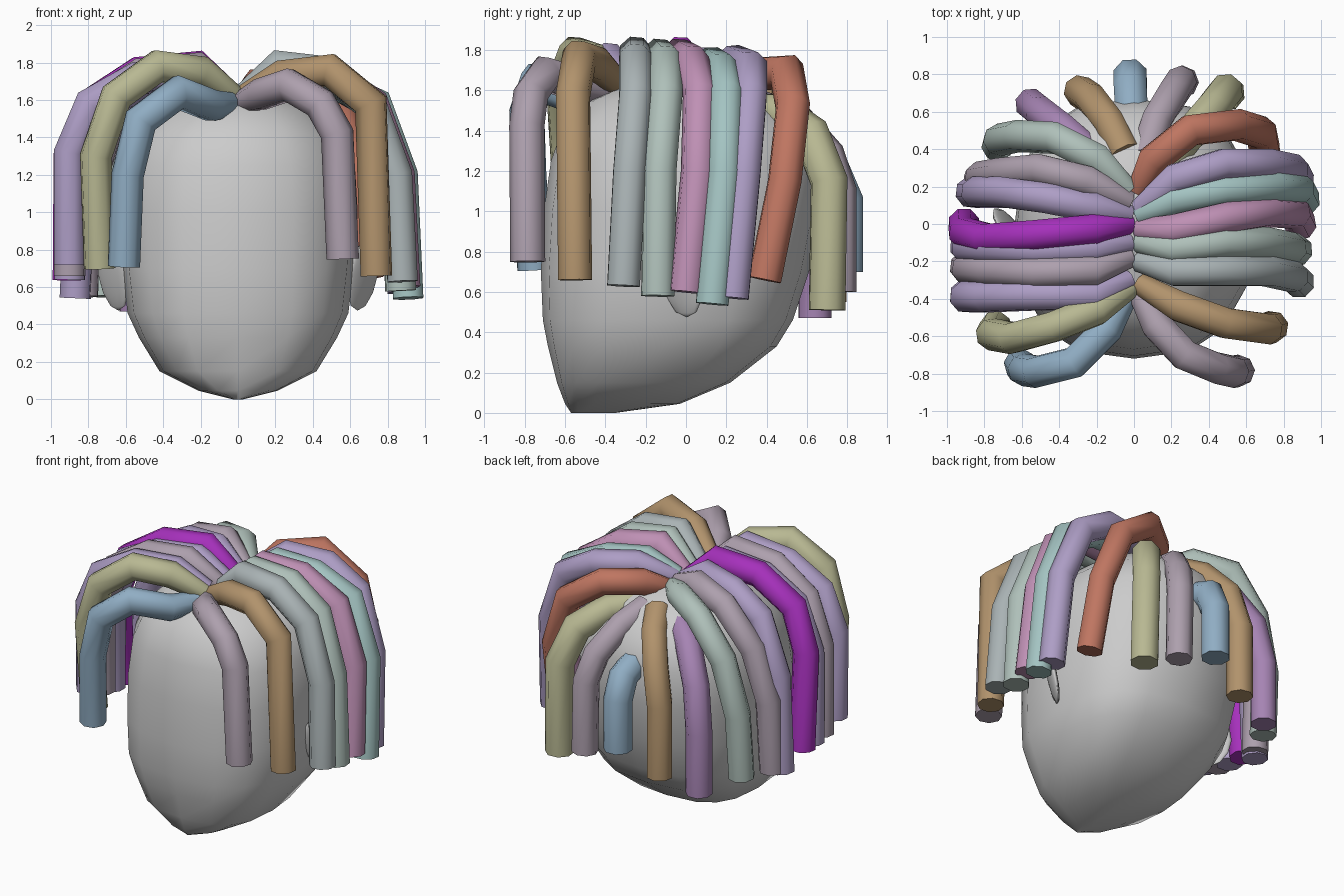
import bpy, bmesh, math
from mathutils import Vector

if "Cube" in bpy.data.objects:
    bpy.data.objects.remove(bpy.data.objects["Cube"])


def finish(name, bm, color=None, angle=40):
    bmesh.ops.recalc_face_normals(bm, faces=bm.faces)
    me = bpy.data.meshes.new(name)
    bm.to_mesh(me)
    bm.free()
    ob = bpy.data.objects.new(name, me)
    bpy.context.collection.objects.link(ob)
    if color:
        mat = bpy.data.materials.new(name + "_color")
        mat.diffuse_color = (*color, 1)
        mat.use_nodes = True
        mat.node_tree.nodes["Principled BSDF"].inputs["Base Color"].default_value = mat.diffuse_color
        me.materials.append(mat)
    bpy.ops.object.select_all(action='DESELECT')
    ob.select_set(True)
    bpy.context.view_layer.objects.active = ob
    bpy.ops.object.shade_smooth_by_angle(angle=math.radians(angle))
    return ob


def skin(bm, rings):
    loops = [[bm.verts.new(p) for p in r] for r in rings]
    n = len(loops[0])
    for a, b in zip(loops, loops[1:]):
        for i in range(n):
            j = (i + 1) % n
            bm.faces.new((a[i], a[j], b[j], b[i]))
    bm.faces.new(loops[0][::-1])
    bm.faces.new(loops[-1])


def lock(name, color, pts, r=0.087, root=0.7, sides=8):
    """Mitred tube swept along a bent path, narrowed at the root."""
    P = [Vector(p) for p in pts]
    d = (P[1] - P[0]).normalized()
    u = d.cross(Vector((0, 0, 1))).normalized()
    v = d.cross(u)
    ring = []
    for i in range(sides):
        a = 2 * math.pi * (i + 0.5) / sides
        ring.append(P[0] + r * (math.cos(a) * u + math.sin(a) * v))
    rings = [ring]
    for k in range(1, len(P)):
        d = (P[k] - P[k - 1]).normalized()
        n = d if k == len(P) - 1 else (d + (P[k + 1] - P[k]).normalized()).normalized()
        ring = [q + d * ((P[k] - q).dot(n) / d.dot(n)) for q in ring]
        rings.append(ring)
    rings[0] = [P[0].lerp(q, root) for q in rings[0]]
    bm = bmesh.new()
    skin(bm, rings)
    finish(name, bm, color, 60)


def side_lock(name, color, s, ys, tip_x, tip_z, peak=1.77, bulge=0):
    """Side lock: rises from the parting, arches over and hangs down."""
    xs = (0.03, 0.22, 0.48 + bulge, tip_x - 0.17 + bulge, tip_x - 0.03 + bulge / 2, tip_x)
    zs = (1.63, peak, peak - 0.03, 1.58, 1.2 + bulge * 2, tip_z)
    lock(name, color, [(s * x, y, z) for x, y, z in zip(xs, ys, zs)])


def sgn_pow(c, e):
    return math.copysign(abs(c) ** e, c)


# head: stacked rounded-square rings (z, front y, back y, half width, squareness)
levels = [(0, -.57, -.35, .03, 1), (.045, -.6, -.03, .21, .72), (.15, -.64, .22, .42, .7),
          (.33, -.685, .45, .53, .72), (.46, -.71, .53, .59, .74), (.7, -.72, .61, .62, .78),
          (1.0, -.705, .67, .64, .8), (1.25, -.67, .67, .625, .82), (1.42, -.61, .61, .56, .85),
          (1.55, -.49, .47, .43, .9), (1.63, -.31, .3, .26, 1), (1.66, -.12, .12, .1, 1)]
rings = []
for z, f, b, w, e in levels:
    rings.append([(w * sgn_pow(math.cos(math.tau * i / 16), e),
                   (f + b) / 2 + (b - f) / 2 * sgn_pow(math.sin(math.tau * i / 16), e), z)
                  for i in range(16)])
bm = bmesh.new()
skin(bm, rings)
finish("head", bm, angle=45)

# ears: thin discs flaring out towards the back
for s, side in ((1, "right"), (-1, "left")):
    bm = bmesh.new()
    bmesh.ops.create_uvsphere(bm, u_segments=10, v_segments=6, radius=1)
    ob = finish(side + "_ear", bm)
    ob.scale = (0.03, 0.13, 0.2)
    ob.rotation_euler = (0, s * 0.2, -s * 0.65)
    ob.location = (s * 0.67, -0.02, 0.67)

# colours
MAUVE, BROWN, GREY = (.42, .35, .42), (.44, .29, .15), (.40, .45, .46)
SAGE, PINK, TEAL = (.43, .53, .49), (.52, .28, .46), (.37, .55, .54)
LILAC, RUST, OLIVE = (.42, .34, .56), (.52, .18, .12), (.48, .48, .29)
BLUE, VIOLET, PURPLE = (.28, .42, .55), (.38, .03, .50), (.38, .23, .45)

# locks on the +x side
lock("front_lock_right", MAUVE, [(.02, -.36, 1.59), (.12, -.54, 1.63), (.27, -.70, 1.68),
                                 (.44, -.77, 1.58), (.53, -.79, 1.42), (.56, -.785, .75)])
lock("temple_lock_right", BROWN, [(.03, -.32, 1.62), (.24, -.44, 1.73), (.49, -.53, 1.76),
                                  (.71, -.56, 1.58), (.74, -.55, .66)])
side_lock("side_lock_right_1", GREY, 1, (-.2, -.25, -.25, -.25, -.28, -.31), .88, .63, 1.78)
side_lock("side_lock_right_2", SAGE, 1, (-.1, -.13, -.1, -.1, -.13, -.14), .87, .58)
side_lock("side_lock_right_3", PINK, 1, (-.03, -.03, .03, .07, .06, 0), .89, .6)
side_lock("side_lock_right_4", TEAL, 1, (.05, .13, .18, .2, .19, .13), .91, .54, 1.73)
side_lock("side_lock_right_5", LILAC, 1, (.08, .24, .32, .32, .29, .23), .88, .57, 1.74)
lock("rear_lock_right", RUST, [(.02, .18, 1.6), (.1, .34, 1.68), (.3, .5, 1.69),
                               (.55, .53, 1.52), (.68, .49, 1.15), (.7, .39, .66)])
lock("back_lock_right_1", OLIVE, [(.15, .3, 1.5), (.28, .46, 1.49), (.42, .62, 1.38),
                                  (.49, .71, 1.15), (.5, .7, .51)], .095, 1)
lock("back_lock_right_2", MAUVE, [(.06, .36, 1.52), (.12, .55, 1.45), (.21, .7, 1.28),
                                  (.25, .76, 1.1), (.26, .76, .6)], .087, 1)
lock("back_lock_center", BLUE, [(-.01, .55, 1.25), (-.02, .73, 1.19), (-.02, .79, 1.05),
                                (-.02, .79, .7)], .095, 1)

# locks on the -x side
lock("front_lock_left", BLUE, [(-.02, -.35, 1.58), (-.14, -.56, 1.57), (-.32, -.74, 1.64),
                               (-.52, -.79, 1.49), (-.59, -.78, 1.2), (-.61, -.75, .71)])
lock("temple_lock_left", OLIVE, [(-.02, -.34, 1.62), (-.2, -.46, 1.75), (-.43, -.55, 1.78),
                                 (-.65, -.61, 1.62), (-.76, -.59, 1.3), (-.74, -.55, .7)])
side_lock("side_lock_left_1", LILAC, -1, (-.3, -.38, -.38, -.39, -.39, -.38), .9, .72, 1.75, .06)
side_lock("side_lock_left_2", MAUVE, -1, (-.18, -.25, -.26, -.25, -.24, -.23), .9, .66, 1.77, .04)
side_lock("side_lock_left_3", LILAC, -1, (-.1, -.13, -.14, -.13, -.13, -.12), .9, .64, 1.74, .04)
side_lock("side_lock_left_4", VIOLET, -1, (0, -.03, -.06, -.08, -.05, .0), .91, .64, 1.78, .05)
side_lock("side_lock_left_5", LILAC, -1, (.05, .09, .14, .17, .17, .17), .87, .54, 1.73)
lock("side_lock_left_6", MAUVE, [(-.03, .12, 1.63), (-.25, .23, 1.72), (-.5, .29, 1.66),
                                 (-.71, .27, 1.4), (-.82, .25, 1.05), (-.83, .22, .55)])
lock("rear_lock_left", SAGE, [(-.03, .18, 1.62), (-.2, .35, 1.67), (-.42, .46, 1.62),
                              (-.62, .47, 1.37), (-.72, .45, 1.0), (-.73, .42, .55)])
lock("back_lock_left_2", PURPLE, [(-.2, .35, 1.48), (-.37, .5, 1.42), (-.5, .6, 1.2),
                                  (-.55, .64, .9), (-.55, .64, .47)], .087, 1)
lock("back_lock_left_1", BROWN, [(-.05, .38, 1.54), (-.13, .54, 1.46), (-.23, .67, 1.3),
                                 (-.29, .71, 1.05), (-.29, .71, .55)], .087, 1)
